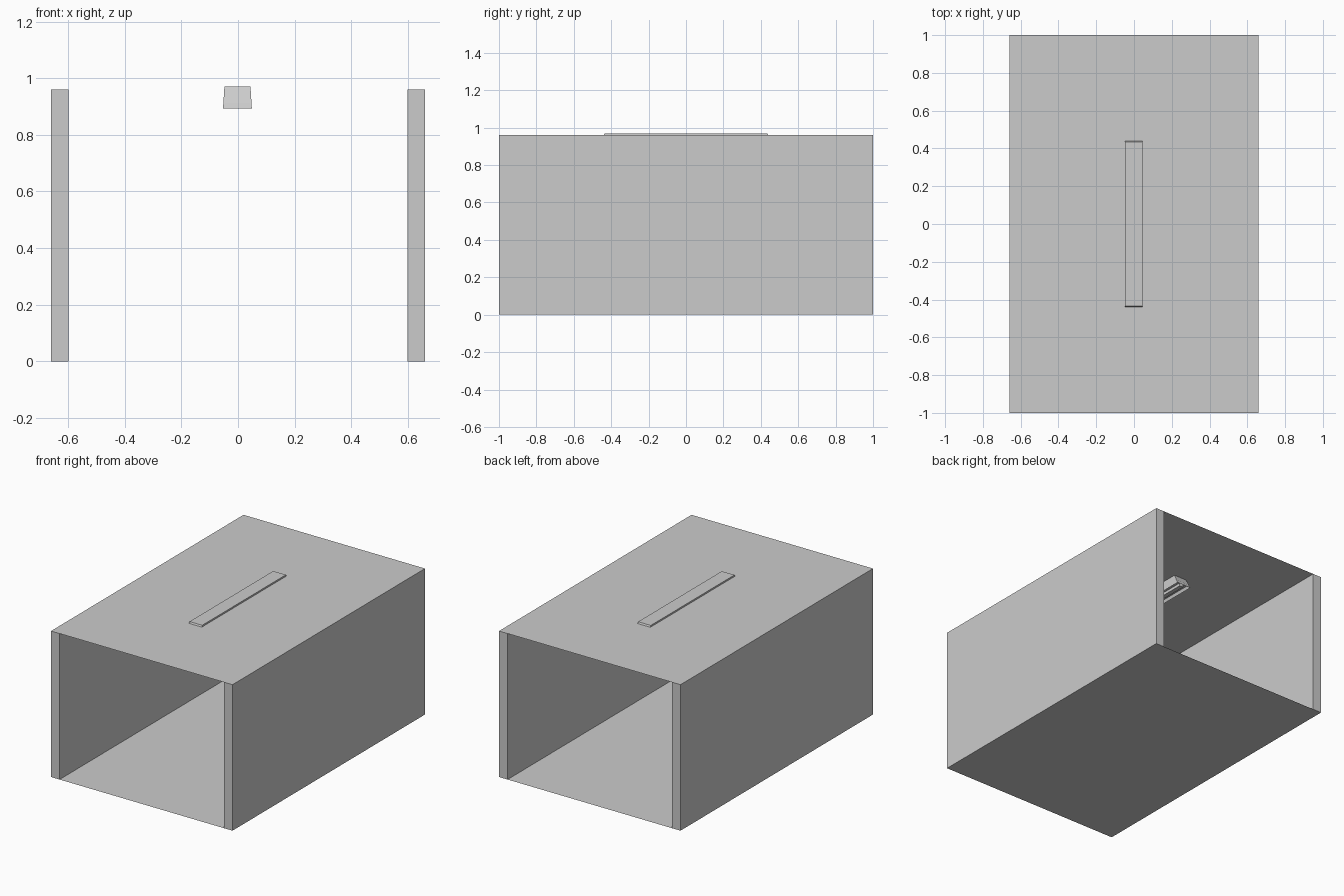
import bpy, bmesh

if "Cube" in bpy.data.objects:
    bpy.data.objects.remove(bpy.data.objects["Cube"])

W, L, H, T = 0.66, 1.0, 0.96, 0.062   # half width, half length, height, wall thickness


def finish(name, bm):
    bmesh.ops.recalc_face_normals(bm, faces=bm.faces)
    mesh = bpy.data.meshes.new(name)
    bm.to_mesh(mesh)
    bm.free()
    obj = bpy.data.objects.new(name, mesh)
    bpy.context.collection.objects.link(obj)
    return obj


def frustum(bm, x, z0, z1, bottom, top):
    """Four-sided block; bottom and top are (half x, half y). Returns the bottom face."""
    rings = []
    for z, (hx, hy) in ((z0, bottom), (z1, top)):
        rings.append([bm.verts.new((x + sx * hx, sy * hy, z))
                      for sx, sy in ((-1, -1), (1, -1), (1, 1), (-1, 1))])
    lo, hi = rings
    base = bm.faces.new(lo[::-1])
    bm.faces.new(hi)
    for i in range(4):
        j = (i + 1) % 4
        bm.faces.new((lo[i], lo[j], hi[j], hi[i]))
    return base


# Side walls
for name, side in (("left_wall", -1), ("right_wall", 1)):
    bm = bmesh.new()
    half = (T / 2, L)
    frustum(bm, side * (W - T / 2), 0, H, half, half)
    finish(name, bm)

# Paper-thin floor and ceiling
for name, z in (("floor", 0), ("ceiling", H)):
    bm = bmesh.new()
    bm.faces.new([bm.verts.new((sx * W, sy * L, z))
                  for sx, sy in ((-1, -1), (1, -1), (1, 1), (-1, 1))])
    finish(name, bm)

# Ceiling light housing: sloped ends, recessed underside
bm = bmesh.new()
base = frustum(bm, -0.002, 0.892, 0.97, (0.051, 0.475), (0.046, 0.435))
bm.normal_update()
bmesh.ops.inset_region(bm, faces=[base], thickness=0.01)
bmesh.ops.translate(bm, verts=base.verts[:], vec=(0, 0, 0.02))
finish("light_housing", bm)

# Lamp bar inside the recess
bm = bmesh.new()
frustum(bm, -0.002, 0.893, 0.912, (0.014, 0.45), (0.014, 0.45))
finish("lamp_bar", bm)
